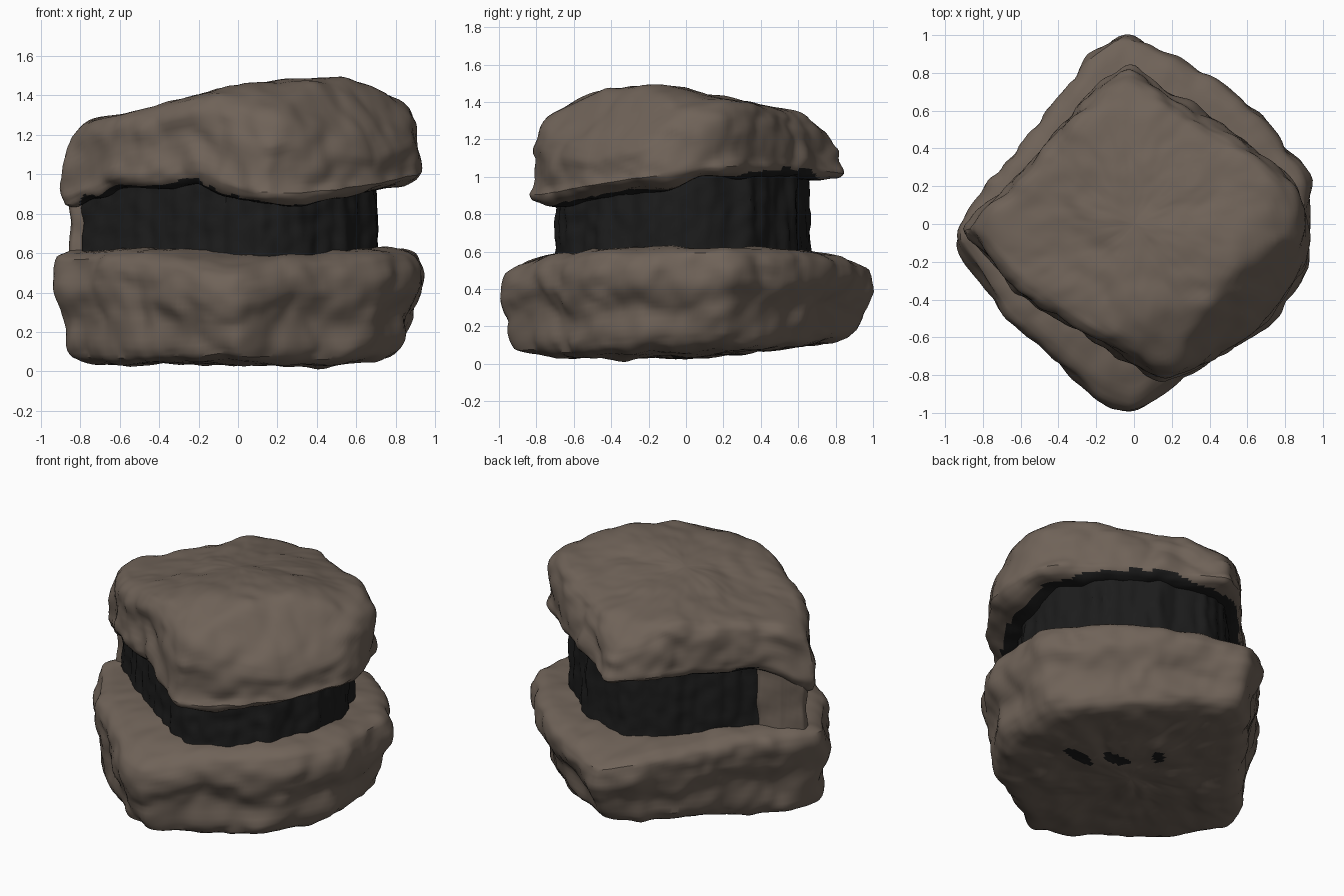
import bpy, bmesh, math
from mathutils import Vector, noise

if "Cube" in bpy.data.objects:
    bpy.data.objects.remove(bpy.data.objects["Cube"])


def material(name, rgb):
    m = bpy.data.materials.new(name)
    m.diffuse_color = (*rgb, 1)
    m.use_nodes = True
    m.node_tree.nodes["Principled BSDF"].inputs["Base Color"].default_value = m.diffuse_color
    return m


STONE = material("brown stone", (0.160, 0.124, 0.098))
DARK = material("charcoal", (0.0115, 0.0115, 0.0115))
N = 220  # segments around each part


def interp(table, x):
    """Linear lookup in a list of (x, value) pairs."""
    if x <= table[0][0]:
        return table[0][1]
    for (a, u), (b, w) in zip(table, table[1:]):
        if x <= b:
            return u + (w - u) * (x - a) / (b - a)
    return table[-1][1]


def radius_at(outline, ang):
    """Distance from the origin to a polygon along an angle."""
    for p, q in zip(outline, outline[1:] + outline[:1]):
        a = math.atan2(p[1], p[0])
        span = (math.atan2(q[1], q[0]) - a) % math.tau
        d = (ang - a) % math.tau
        if d <= span:
            inv = (math.sin(span - d) / math.hypot(*p) + math.sin(d) / math.hypot(*q)) / math.sin(span)
            return 1 / inv
    return math.hypot(*outline[0])


def loft(name, outline, profile, low, high, rough, paint, centre=(0, 0), shear=0.0):
    """Stack rings of a plan outline between two height fields, then roughen."""
    radii = [radius_at(outline, math.tau * i / N) for i in range(N)]
    for _ in range(3):
        radii = [(radii[i - 1] + 2 * radii[i] + radii[(i + 1) % N]) / 4 for i in range(N)]
    bm = bmesh.new()

    def add(x, y, t):
        x, y = x + centre[0], y + centre[1]
        z = low(x, y) * (1 - t) + high(x, y) * t
        return bm.verts.new((x, y + shear * (z - 0.35), z))

    rings = []
    for s, t in profile:
        rings.append([add(s * r * math.cos(math.tau * i / N), s * r * math.sin(math.tau * i / N), t)
                      for i, r in enumerate(radii)])
    for a, b in zip(rings, rings[1:]):
        for i in range(N):
            j = (i + 1) % N
            bm.faces.new((a[i], a[j], b[j], b[i]))
    bot, top = add(0, 0, 0), add(0, 0, 1)
    for i in range(N):
        j = (i + 1) % N
        bm.faces.new((bot, rings[0][j], rings[0][i]))
        bm.faces.new((top, rings[-1][i], rings[-1][j]))
    bm.normal_update()
    moves = [(v, v.normal * rough(v.co, v.normal)) for v in bm.verts]
    for v, m in moves:
        v.co += m
    if paint(Vector((9, 9, 9)), Vector((0, 0, 1))) == 0:  # soften folds in stone
        for _ in range(2):
            bmesh.ops.smooth_vert(bm, verts=bm.verts, factor=0.4,
                                  use_axis_x=True, use_axis_y=True, use_axis_z=True)
    bm.normal_update()
    for f in bm.faces:
        f.material_index = paint(f.calc_center_median(), f.normal)
    me = bpy.data.meshes.new(name)
    bm.to_mesh(me)
    bm.free()
    me.materials.append(STONE)
    me.materials.append(DARK)
    ob = bpy.data.objects.new(name, me)
    bpy.context.collection.objects.link(ob)
    bpy.context.view_layer.objects.active = ob
    ob.select_set(True)
    bpy.ops.object.shade_smooth_by_angle(angle=math.radians(35))
    ob.select_set(False)
    return ob


def stone_noise(seed, amp):
    """Broad lumps, chipped facets and fine grain; flat tops stay calmer."""
    off = Vector((seed, seed * 0.7, seed * 1.3))

    def f(p, n):
        q = Vector((p.x, p.y, p.z * 1.4)) + off
        warp = q + noise.noise_vector(q * 3) * 0.12
        lumps = noise.noise(q * 2.6) * 0.7
        chips = noise.voronoi(warp * 4.5)[0][0] - 0.3
        small = noise.voronoi(warp * 10)[0][0] - 0.3
        grain = noise.fractal(q * 9, 1.0, 2.0, 3) * 0.25
        side = 1 - (0.6 if n.z > 0 else 0.45) * abs(n.z)
        return amp * side * (lumps - chips * 1.1 - small * 0.4 + grain + 0.35)
    return f


def densify(profile, k=3):
    out = []
    for (a, u), (b, w) in zip(profile, profile[1:]):
        out += [(a + (b - a) * i / k, u + (w - u) * i / k) for i in range(k)]
    return out + [profile[-1]]


CAP = [0.035 * i for i in range(1, 23)]


def fill(profile):
    """Add concentric cap rings to both ends of a side profile."""
    return [(s, 0) for s in CAP] + densify(profile) + [(s, 1) for s in reversed(CAP)]


# lower stone
lower_plan = [(0.92, 0), (0.92, 0.24), (0.71, 0.52), (0.46, 0.72), (0.2, 0.88), (-0.06, 1.02),
              (-0.26, 0.85), (-0.53, 0.49), (-0.79, 0.15), (-0.97, -0.1), (-0.7, -0.5),
              (-0.4, -0.75), (-0.18, -0.95), (0, -1.02), (0.27, -0.82), (0.5, -0.68),
              (0.72, -0.55), (0.91, -0.24)]
lower_side = [(0.81, 0.0), (0.89, 0.04), (0.925, 0.14), (0.935, 0.36), (0.96, 0.5),
              (0.995, 0.65), (1.0, 0.82), (0.975, 0.94), (0.91, 0.99), (0.81, 1.0)]
floor_y = [(-0.9, 0.06), (-0.3, 0.02), (0.1, 0.04), (0.9, 0.12)]
floor_x = [(-0.8, 0.05), (-0.1, 0.03), (0.35, 0.01), (0.85, 0.09)]
deck_y = [(-1, 0.5), (-0.8, 0.57), (-0.5, 0.615), (0.3, 0.625), (0.65, 0.595), (1, 0.53)]
# dark spots underneath: along, across, half length, half width, tilt
patches = [(-0.31, 0.27, 0.08, 0.065, -0.07), (-0.08, 0.19, 0.075, 0.055, -0.05), (0.16, 0.19, 0.035, 0.065, 0)]


def lower_paint(c, n):
    u, w = (c.y - c.x) / math.sqrt(2), (c.x + c.y) / math.sqrt(2)
    spot = any(((u - a) / ha) ** 2 + ((w - b - tilt * (u - a) / ha) / hb) ** 2 < 1
               for a, b, ha, hb, tilt in patches)
    return int(n.z < -0.4 and c.z < 0.25 and spot)


loft("lower_stone", lower_plan, fill(lower_side),
     lambda x, y: max(interp(floor_x, x), interp(floor_y, y)),
     lambda x, y: interp(deck_y, y), stone_noise(3.1, 0.05), lower_paint, shear=0.1)

# upper stone
upper_plan = [(0.93, 0), (0.89, 0.19), (0.62, 0.43), (0.2, 0.68), (-0.02, 0.85), (-0.18, 0.75),
              (-0.4, 0.5), (-0.65, 0.22), (-0.94, -0.03), (-0.63, -0.35), (-0.38, -0.52),
              (-0.1, -0.71), (0.15, -0.86), (0.3, -0.8), (0.7, -0.54), (0.92, -0.22)]
upper_side = [(0.81, 0.0), (0.91, 0.0), (0.97, 0.06), (1.0, 0.16), (0.99, 0.3), (0.98, 0.55),
              (0.97, 0.78), (0.94, 0.91), (0.89, 0.98), (0.81, 1.0)]
roof_x = [(-0.85, 1.22), (-0.75, 1.27), (-0.4, 1.33), (-0.1, 1.42), (0.3, 1.48), (0.52, 1.5),
          (0.7, 1.44), (0.92, 1.34)]
roof_y = [(-0.82, 1.2), (-0.72, 1.32), (-0.6, 1.4), (-0.42, 1.47), (-0.15, 1.5), (0.1, 1.43),
          (0.4, 1.38), (0.6, 1.33), (0.72, 1.25), (0.85, 1.16)]
under_x = [(-0.9, 0.84), (-0.6, 0.93), (-0.2, 0.95), (0, 0.86), (0.3, 0.84), (0.7, 0.92), (0.9, 0.96)]
under_y = [(-0.84, 0.84), (-0.5, 0.85), (-0.1, 0.93), (0.1, 0.99), (0.5, 1.0), (0.82, 0.99)]


def smooth_min(a, b):
    return (a + b) / 2 - math.sqrt((a - b) ** 2 + 0.0006) / 2


def roof(x, y):
    bevel = 1.47 - 1.25 * ((x - y) / math.sqrt(2) - 0.57)  # sloped front right shoulder
    return smooth_min(smooth_min(interp(roof_x, x), interp(roof_y, y)), bevel) + 0.008


def underside(x, y):
    droop = 0.13 * math.exp(-((x + 0.9) ** 2 + (y + 0.05) ** 2) / 0.035)
    return max(interp(under_x, x), interp(under_y, y)) - droop


core_plan = [(0.72, 0.1), (0.6, 0.36), (0.3, 0.59), (0, 0.68), (-0.2, 0.61), (-0.45, 0.36),
             (-0.65, 0.12), (-0.83, -0.06), (-0.5, -0.34), (-0.2, -0.55), (0.1, -0.71),
             (0.3, -0.66), (0.55, -0.46), (0.7, -0.2)]


def upper_paint(c, n):
    """Dark lip on the underside, just around the core."""
    edge = 1.09 * radius_at(core_plan, math.atan2(c.y, c.x))
    return int(n.z < -0.5 and c.z < 1.08 and math.hypot(c.x, c.y) < edge and c.x > -0.8)


loft("upper_stone", upper_plan, fill(upper_side), underside, roof, stone_noise(8.4, 0.05), upper_paint)

# dark ribbed core between the stones
core_side = [(1.0 - 0.02 * i / 14, i / 14) for i in range(15)]


def ribs(p, n):
    """Tall narrow creases."""
    q = Vector((p.x * 11, p.y * 11, p.z * 1.8))
    return -0.035 * (noise.voronoi(q)[0][0] - 0.35) + 0.012 * noise.noise(p * 14)


loft("dark_core", core_plan, core_side, lambda x, y: 0.57,
     lambda x, y: underside(x, y) + 0.05, ribs, lambda c, n: 1)

# stone web joining both slabs at the left corner
web_plan = [(0.14, 0.12), (0.06, 0.15), (-0.05, 0.1), (-0.15, 0.01), (-0.14, -0.04),
            (-0.05, -0.06), (0.08, -0.08), (0.16, -0.04)]
web_side = [(0.96 + 0.14 * (1 - i / 14) ** 3 + 0.1 * (i / 14) ** 3, i / 14) for i in range(15)]
loft("corner_web", web_plan, web_side, lambda x, y: 0.54, lambda x, y: underside(x, y) + 0.06,
     stone_noise(5.5, 0.02), lambda c, n: 0, centre=(-0.7, 0.0))
